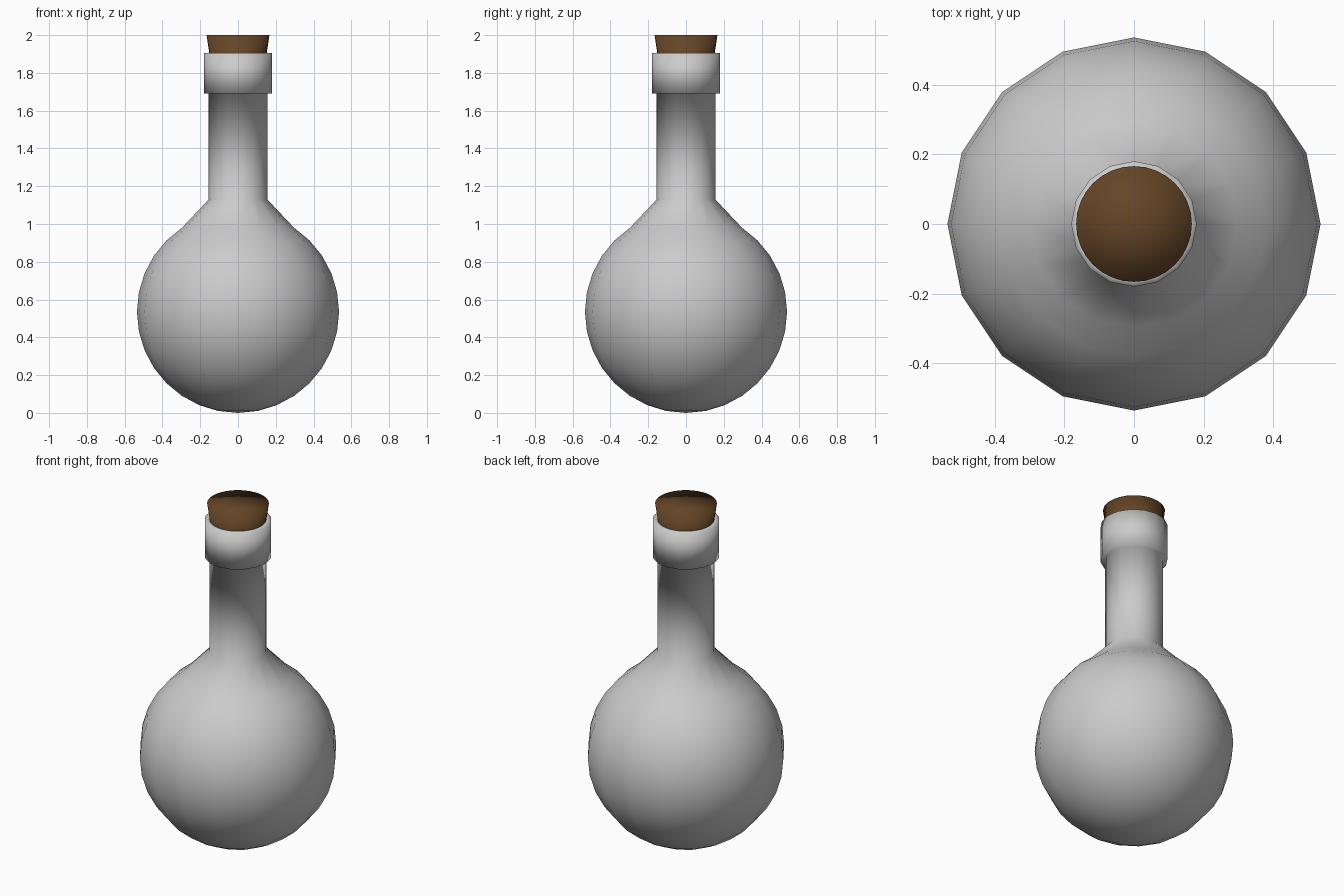
import bpy, bmesh, math

if "Cube" in bpy.data.objects:
    bpy.data.objects.remove(bpy.data.objects["Cube"])


def lathe(name, profile, sides):
    """Revolve (radius, z) points about z; radius 0 makes a pole."""
    bm = bmesh.new()
    rings = []
    for r, z in profile:
        if r == 0:
            rings.append([bm.verts.new((0, 0, z))] * sides)
        else:
            rings.append([bm.verts.new((r * math.cos(2 * math.pi * i / sides),
                                        r * math.sin(2 * math.pi * i / sides), z))
                          for i in range(sides)])
    for a, b in zip(rings, rings[1:]):
        for i in range(sides):
            j = (i + 1) % sides
            bm.faces.new(list(dict.fromkeys((a[i], a[j], b[j], b[i]))))
    bmesh.ops.recalc_face_normals(bm, faces=bm.faces)
    mesh = bpy.data.meshes.new(name)
    bm.to_mesh(mesh)
    bm.free()
    mesh.shade_smooth()
    obj = bpy.data.objects.new(name, mesh)
    bpy.context.collection.objects.link(obj)
    return obj


# Glass bottle: round bulb, straight neck and raised lip
R = 0.535
bulb = [(0, 0)]
for k in range(1, 14):
    a = math.radians(-90 + 11.25 * k)
    bulb.append((R * math.cos(a), R + R * math.sin(a)))
bottle = lathe("bottle", bulb + [(0.155, 1.13), (0.155, 1.69), (0.18, 1.69),
                                 (0.18, 1.905), (0.145, 1.905), (0.145, 1.7)], 16)

# Tapered cork stopper
cork = lathe("cork", [(0, 1.75), (0.13, 1.75), (0.166, 2.0), (0, 2.0)], 32)
mat = bpy.data.materials.new("cork_brown")
mat.diffuse_color = (0.13, 0.06, 0.02, 1)
mat.use_nodes = True
mat.node_tree.nodes["Principled BSDF"].inputs["Base Color"].default_value = mat.diffuse_color
cork.data.materials.append(mat)
